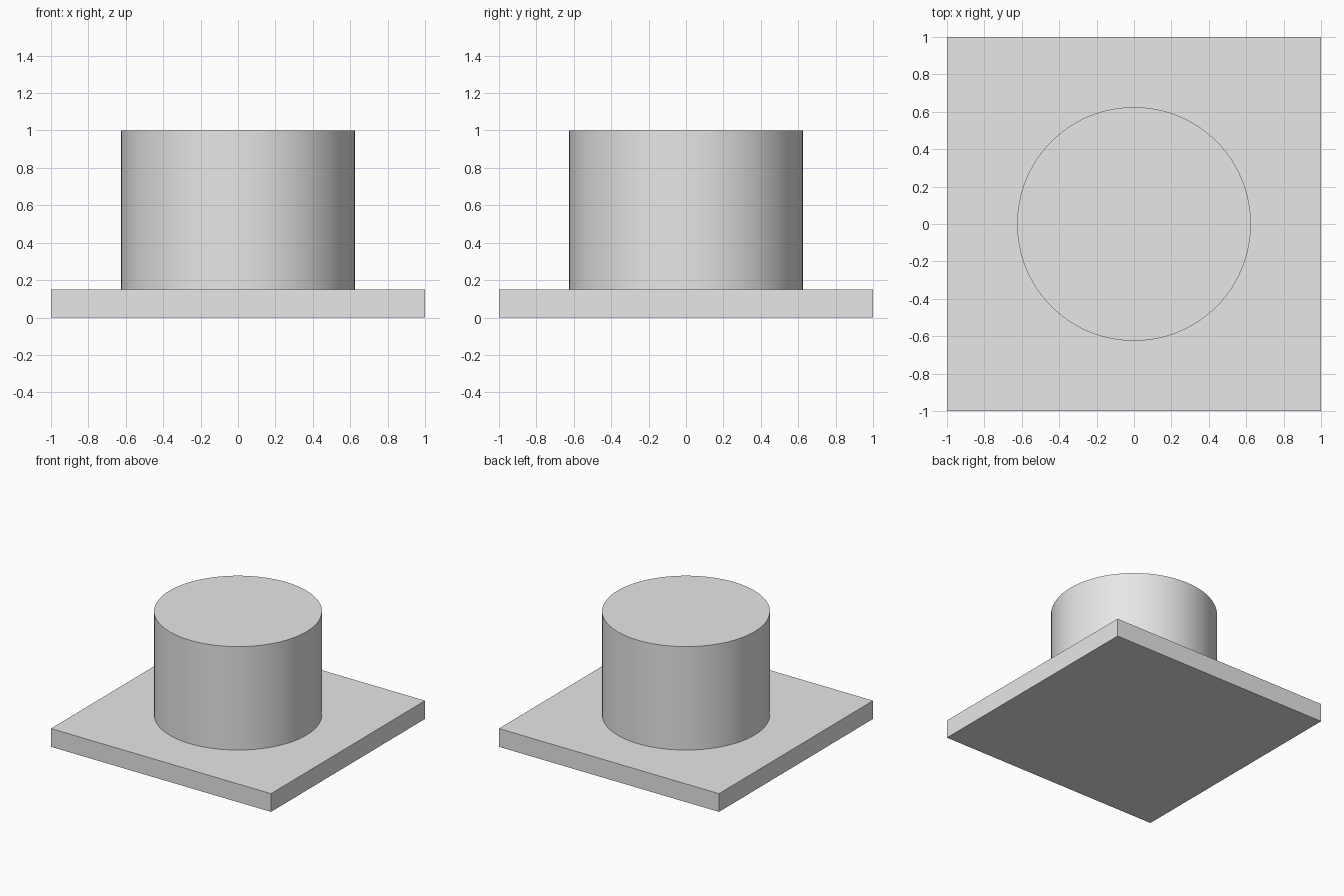
import bpy
import math

old = bpy.data.objects.get("Cube")
if old:
    bpy.data.objects.remove(old, do_unlink=True)

PLATE_SIZE, PLATE_TOP = 2.0, 0.15
BOSS_RADIUS, BOSS_TOP = 0.625, 1.0

# Single plain grey
grey = bpy.data.materials.new("light_grey")
grey.use_nodes = True
colour = (0.8, 0.8, 0.8, 1.0)
grey.diffuse_color = colour
grey.node_tree.nodes["Principled BSDF"].inputs["Base Color"].default_value = colour


def finish(name):
    obj = bpy.context.object
    obj.name = obj.data.name = name
    obj.data.materials.append(grey)
    return obj


# Square base plate
bpy.ops.mesh.primitive_cube_add(size=1, location=(0, 0, PLATE_TOP / 2))
plate = finish("base_plate")
plate.scale = (PLATE_SIZE, PLATE_SIZE, PLATE_TOP)
bpy.ops.object.transform_apply(location=False, rotation=False, scale=True)

# Round boss standing on the plate
bpy.ops.mesh.primitive_cylinder_add(
    vertices=96, radius=BOSS_RADIUS, depth=BOSS_TOP - PLATE_TOP,
    location=(0, 0, (BOSS_TOP + PLATE_TOP) / 2))
finish("round_boss")
bpy.ops.object.shade_smooth_by_angle(angle=math.radians(30))
